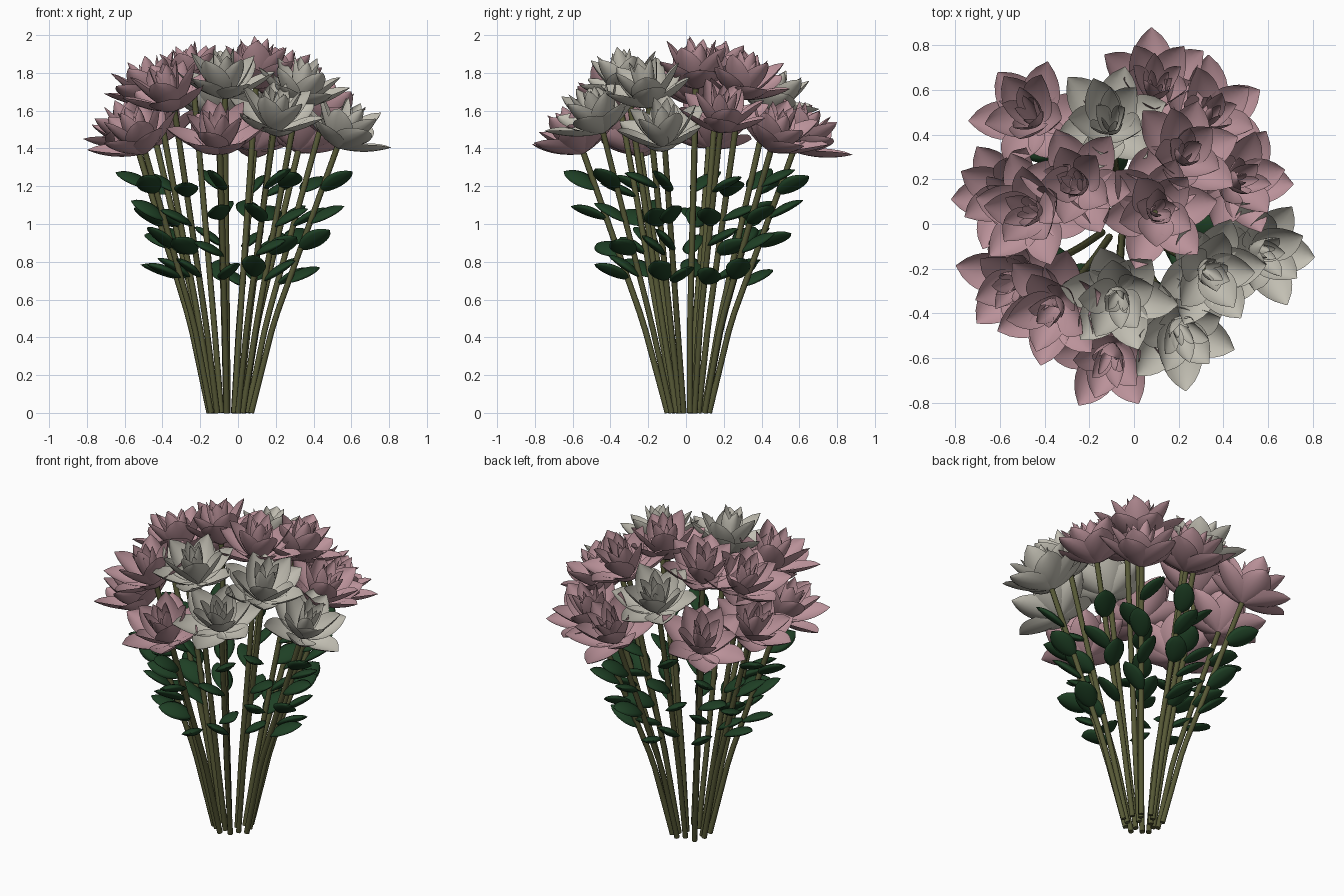
import bpy, bmesh, math, random
from mathutils import Vector, Matrix

if "Cube" in bpy.data.objects:
    bpy.data.objects.remove(bpy.data.objects["Cube"])

random.seed(4)

def material(name, rgb):
    m = bpy.data.materials.new(name)
    m.diffuse_color = (*rgb, 1)
    m.use_nodes = True
    m.node_tree.nodes["Principled BSDF"].inputs["Base Color"].default_value = m.diffuse_color
    return m

PINK = material("pink_petal", (0.50, 0.29, 0.325))
CREAM = material("cream_petal", (0.54, 0.52, 0.45))
GREEN = material("leaf_green", (0.013, 0.05, 0.018))
STEM = material("stem_green", (0.095, 0.10, 0.037))

def finish(bm, name, mat):
    me = bpy.data.meshes.new(name)
    bm.to_mesh(me)
    bm.free()
    for p in me.polygons:
        p.use_smooth = True
    me.materials.append(mat)
    ob = bpy.data.objects.new(name, me)
    bpy.context.collection.objects.link(ob)
    return ob

def blade(bm, mat, length, width, a0, a1, cup, r0=0.0, edge=0.0, nu=9, nv=6):
    """Cupped pointed petal: runs out along +x, its slope turning from a0 to a1."""
    x, z, rows = r0, 0.0, []
    for i in range(nu + 1):
        u = i / nu
        a = math.radians(a0 + (a1 - a0) * u)
        w = width / 2 * max(0.03, (u + 0.03) ** 0.75 * (1 - u) ** 0.75 / 0.36)
        row = []
        for j in range(nv + 1):
            v = 2 * j / nv - 1
            lift = cup * w * (v * v - edge)
            p = Vector((x - math.sin(a) * lift, v * w, z + math.cos(a) * lift))
            row.append(bm.verts.new(mat @ p))
        rows.append(row)
        x += math.cos(a) * length / nu
        z += math.sin(a) * length / nu
    for a, b in zip(rows, rows[1:]):
        for j in range(nv):
            bm.faces.new((a[j], b[j], b[j + 1], a[j + 1]))

# flower rings: count, length, width, start slope, end slope, cup, phase
RINGS = [(6, 0.295, 0.18, 14, 46, 0.45, 0.0),
         (5, 0.29, 0.16, 42, 70, 0.5, 0.5),
         (5, 0.27, 0.095, 64, 88, 0.6, 0.1),
         (4, 0.23, 0.05, 72, 95, 0.6, 0.6)]

def flower(name, base, axis, mat):
    bm = bmesh.new()
    frame = Matrix.Translation(base) @ axis.to_track_quat('Z', 'Y').to_matrix().to_4x4()
    spin = random.uniform(0, 6.28)
    for n, ln, wd, a0, a1, cup, ph in RINGS:
        for k in range(n):
            ang = spin + (k + ph) * 2 * math.pi / n + random.uniform(-.1, .1)
            d = random.uniform(-7, 7)
            blade(bm, frame @ Matrix.Rotation(ang, 4, 'Z'), ln * random.uniform(.93, 1.05),
                  wd, a0 + d, a1 + d, cup, 0.012)
    finish(bm, name, mat)

def stem(name, pts):
    cu = bpy.data.curves.new(name, 'CURVE')
    cu.dimensions = '3D'
    cu.bevel_depth = 0.016
    cu.bevel_resolution = 2
    cu.use_fill_caps = True
    sp = cu.splines.new('POLY')
    sp.points.add(len(pts) - 1)
    for q, p in zip(sp.points, pts):
        q.co = (*p, 1)
    cu.materials.append(STEM)
    bpy.context.collection.objects.link(bpy.data.objects.new(name, cu))

def leaves(name, pts, azimuth, heights):
    bm = bmesh.new()
    side = random.choice((-1, 1))
    for h in heights:
        h += random.uniform(-.03, .03)
        a, b = next((a, b) for a, b in zip(pts, pts[1:]) if a.z <= h <= b.z)
        p = a.lerp(b, (h - a.z) / (b.z - a.z))
        ang = azimuth + side * random.uniform(.1, .9)
        roll = Matrix.Rotation(side * random.uniform(.0, .5), 4, 'X')
        side = -side
        frame = Matrix.Translation(p) @ Matrix.Rotation(ang, 4, 'Z') @ roll
        e = random.uniform(-8, 8)
        for cup in (0.4, -0.3):     # upper and lower skin of a plump leaf
            blade(bm, frame, 0.205, 0.125, 38 + e, 14 + e, cup, edge=1)
    bmesh.ops.remove_doubles(bm, verts=bm.verts, dist=1e-5)
    bmesh.ops.recalc_face_normals(bm, faces=bm.faces)
    finish(bm, name, GREEN)

# flower centres seen from above, colour flag (1 = cream), height shift
FLOWERS = [(-.50, .53, 0, .03), (-.12, .49, 1, .07), (.10, .66, 0, .0), (.37, .52, 0, 0),
           (.24, .33, 0, .08), (.50, .21, 0, 0.02), (.11, .06, 0, 0), (-.27, .19, 0, .06),
           (-.49, .06, 0, .12), (-.39, -.40, 0, .15), (-.08, -.35, 1, .05),
           (-.11, -.63, 0, -.01), (.22, -.51, 1, .03), (.36, -.23, 1, .05),
           (.61, -.13, 1, .02), (-.62, .14, 0, .02), (-.57, -.28, 0, -.01)]

for i, (x, y, cream, dz) in enumerate(FLOWERS):
    r, az = math.hypot(x, y), math.atan2(y, x)
    rr = min(r, .62)
    tilt = 0.68 * rr
    axis = Vector((math.cos(az) * math.sin(tilt), math.sin(az) * math.sin(tilt), math.cos(tilt)))
    base = Vector((x * .86, y * .86, 1.73 - 0.9 * rr * rr + dz))
    foot = Vector((-.04 + x * .18, .01 + y * .17, 0))
    knee = Vector((-.03 + x * .36, y * .36, 0.48))
    pts = [foot, foot.lerp(knee, .9), knee + (base - knee) * .06, base]
    stem(f"stem_{i + 1}", pts)
    flower(f"flower_{i + 1}", base, axis, CREAM if cream else PINK)
    if r > .36:
        leaves(f"leaves_{i + 1}", pts, az, (.70, .86, 1.01, 1.17))
